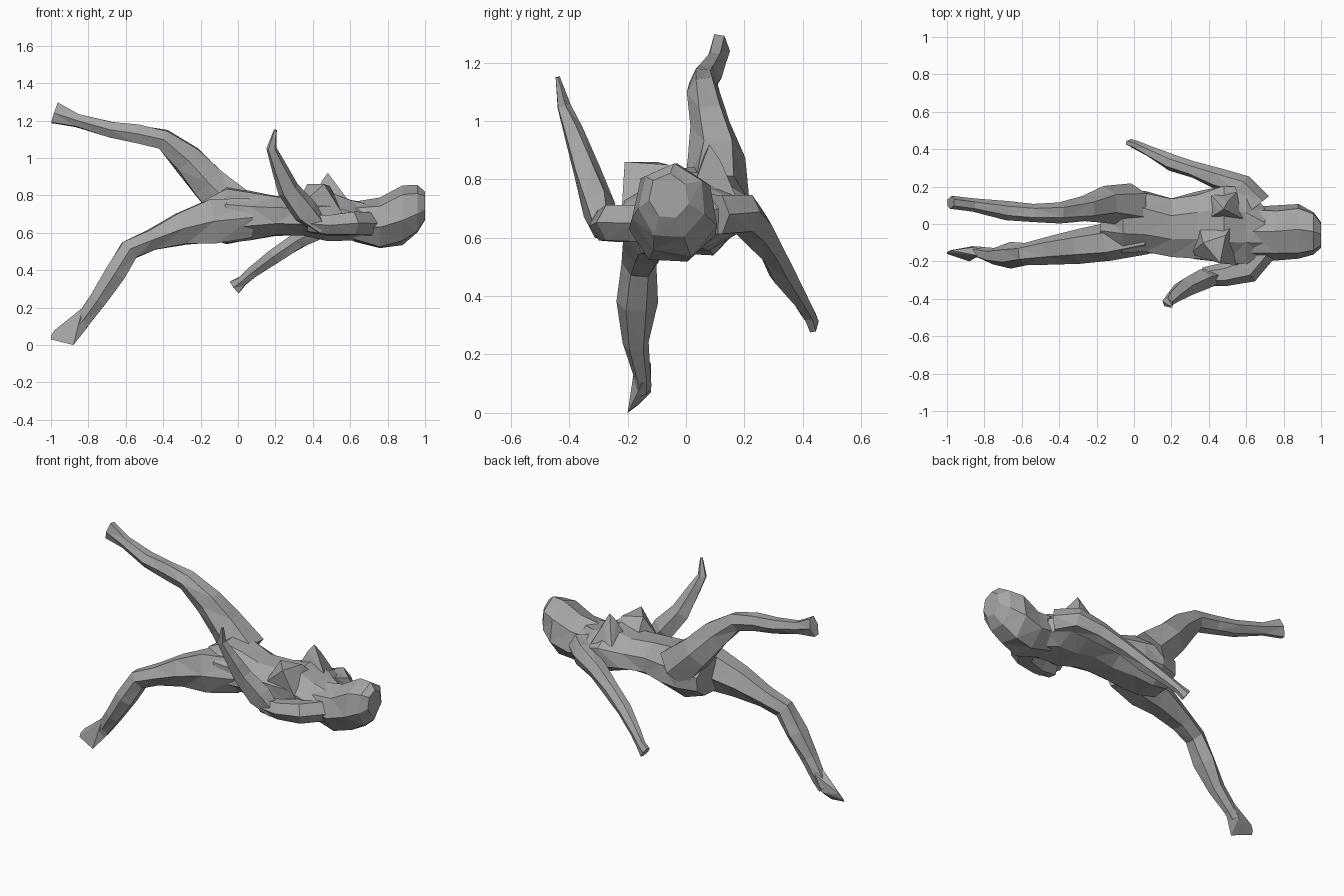
import bpy
import bmesh
import math
import random
from mathutils import Vector

if "Cube" in bpy.data.objects:
    bpy.data.objects.remove(bpy.data.objects["Cube"], do_unlink=True)

random.seed(4)

grey = bpy.data.materials.new("plain grey")
grey.use_nodes = True
colour = (0.38, 0.38, 0.38, 1)
grey.diffuse_color = colour
shader = grey.node_tree.nodes["Principled BSDF"]
shader.inputs["Base Color"].default_value = colour
shader.inputs["Roughness"].default_value = 0.8


def finish(name, bm):
    """Turn a bmesh into a flat-shaded, triangulated object."""
    bmesh.ops.triangulate(bm, faces=bm.faces[:])
    bmesh.ops.recalc_face_normals(bm, faces=bm.faces[:])
    mesh = bpy.data.meshes.new(name)
    bm.to_mesh(mesh)
    bm.free()
    mesh.materials.append(grey)
    obj = bpy.data.objects.new(name, mesh)
    bpy.context.collection.objects.link(obj)
    return obj


def loft(name, sections, sides=6, follow=True, turn=0.0, rough=0.0):
    """Skin rings given as (x, y, z, half width, half thickness).

    Rings stand square to the path, or square to x when follow is False.
    """
    bm = bmesh.new()
    centres = [Vector(s[:3]) for s in sections]
    rings = []
    for i, section in enumerate(sections):
        along = Vector((-1, 0, 0))
        if follow:
            before = centres[max(i - 1, 0)]
            after = centres[min(i + 1, len(centres) - 1)]
            along = (after - before).normalized()
        side = Vector((0, 1, 0))
        side = (side - along * side.dot(along)).normalized()
        up = along.cross(side)
        ring = []
        for k in range(sides):
            angle = math.tau * k / sides + turn
            grow = 1 + random.uniform(-rough, rough)
            offset = side * math.cos(angle) * section[3]
            offset += up * math.sin(angle) * section[4]
            ring.append(bm.verts.new(centres[i] + offset * grow))
        rings.append(ring)
    for first, second in zip(rings, rings[1:]):
        for k in range(sides):
            n = (k + 1) % sides
            bm.faces.new((first[k], first[n], second[n], second[k]))
    bm.faces.new(rings[0])
    bm.faces.new(rings[-1])
    return finish(name, bm)


def lump(name, base, peak):
    """A faceted raised form made from a base outline and a ridge."""
    bm = bmesh.new()
    for point in base + peak:
        bm.verts.new(point)
    hull = bmesh.ops.convex_hull(bm, input=bm.verts[:])
    bmesh.ops.delete(bm, geom=list(set(hull["geom_interior"])), context="VERTS")
    return finish(name, bm)


# Torso, from the collar down to the pelvis
loft("torso", [
    (.70, -.05, .65, .14, .11),
    (.60, -.02, .67, .22, .12),
    (.48, -.01, .69, .22, .14),
    (.34, -.01, .69, .19, .11),
    (.20, -.02, .69, .16, .11),
    (.06, .01, .69, .18, .14),
    (-.06, .02, .69, .19, .16),
    (-.18, .02, .67, .14, .11),
], sides=8, follow=False, turn=math.pi / 8, rough=.07)

# Head and neck
loft("head", [
    (1.0, -.06, .74, .07, .08),
    (.96, -.05, .72, .12, .13),
    (.88, -.04, .69, .15, .16),
    (.76, -.05, .65, .15, .14),
    (.62, -.05, .66, .15, .11),
], sides=7, follow=False, turn=.3, rough=.05)

# Raised forms on the upper chest
lump("chest_right",
     [(.30, -.16, .72), (.34, .02, .74), (.54, .02, .76), (.56, -.22, .70)],
     [(.37, -.10, .86), (.46, -.21, .86), (.49, -.06, .85)])
lump("chest_left",
     [(.38, .02, .74), (.40, .17, .72), (.56, .18, .72), (.60, .02, .76)],
     [(.45, .06, .88), (.48, .08, .92), (.50, .12, .86)])

# Left arm, trailing down and back
loft("left_arm", [
    (.66, .10, .68, .08, .08),
    (.58, .20, .68, .07, .08),
    (.45, .24, .63, .06, .06),
    (.32, .29, .56, .045, .05),
    (.20, .33, .48, .045, .045),
    (.08, .39, .39, .03, .035),
    (.02, .42, .34, .025, .03),
    (-.02, .435, .31, .02, .045),
], sides=6, rough=.08)

# Right arm, bent at the elbow with the forearm raised
loft("right_upper_arm", [
    (.68, -.13, .65, .09, .07),
    (.60, -.24, .65, .08, .07),
    (.48, -.27, .64, .06, .06),
    (.37, -.28, .65, .05, .05),
], sides=6, rough=.05)
loft("right_forearm", [
    (.45, -.28, .62, .04, .04),
    (.36, -.30, .71, .06, .075),
    (.27, -.34, .83, .05, .06),
    (.21, -.39, .97, .035, .04),
    (.18, -.42, 1.05, .025, .03),
    (.20, -.44, 1.15, .008, .008),
], sides=5, rough=.06)

# Left leg, kicked upward behind
loft("left_leg", [
    (-.02, .10, .73, .12, .13),
    (-.16, .11, .87, .10, .11),
    (-.27, .08, .99, .07, .09),
    (-.40, .06, 1.10, .055, .06),
    (-.54, .06, 1.13, .05, .055),
    (-.68, .07, 1.15, .05, .05),
    (-.86, .10, 1.20, .035, .04),
    (-.98, .115, 1.24, .035, .065),
], sides=6, rough=.08)

# Right leg, stretched downward
loft("right_leg", [
    (.06, -.06, .68, .10, .12),
    (-.14, -.10, .66, .10, .13),
    (-.30, -.12, .62, .09, .10),
    (-.46, -.14, .56, .075, .065),
    (-.58, -.16, .51, .06, .065),
    (-.66, -.17, .38, .07, .065),
    (-.75, -.17, .24, .045, .05),
    (-.83, -.15, .13, .03, .045),
    (-.87, -.15, .09, .03, .05),
], sides=6, rough=.07)

# Right foot, a wedge from the ankle to the toes
lump("right_foot",
     [(-.83, -.17, .20), (-.82, -.12, .17), (-.80, -.15, .10)],
     [(-.88, -.20, 0), (-.87, -.12, .07), (-1.0, -.16, .03),
      (-.98, -.14, .08), (-1.0, -.15, .05)])
